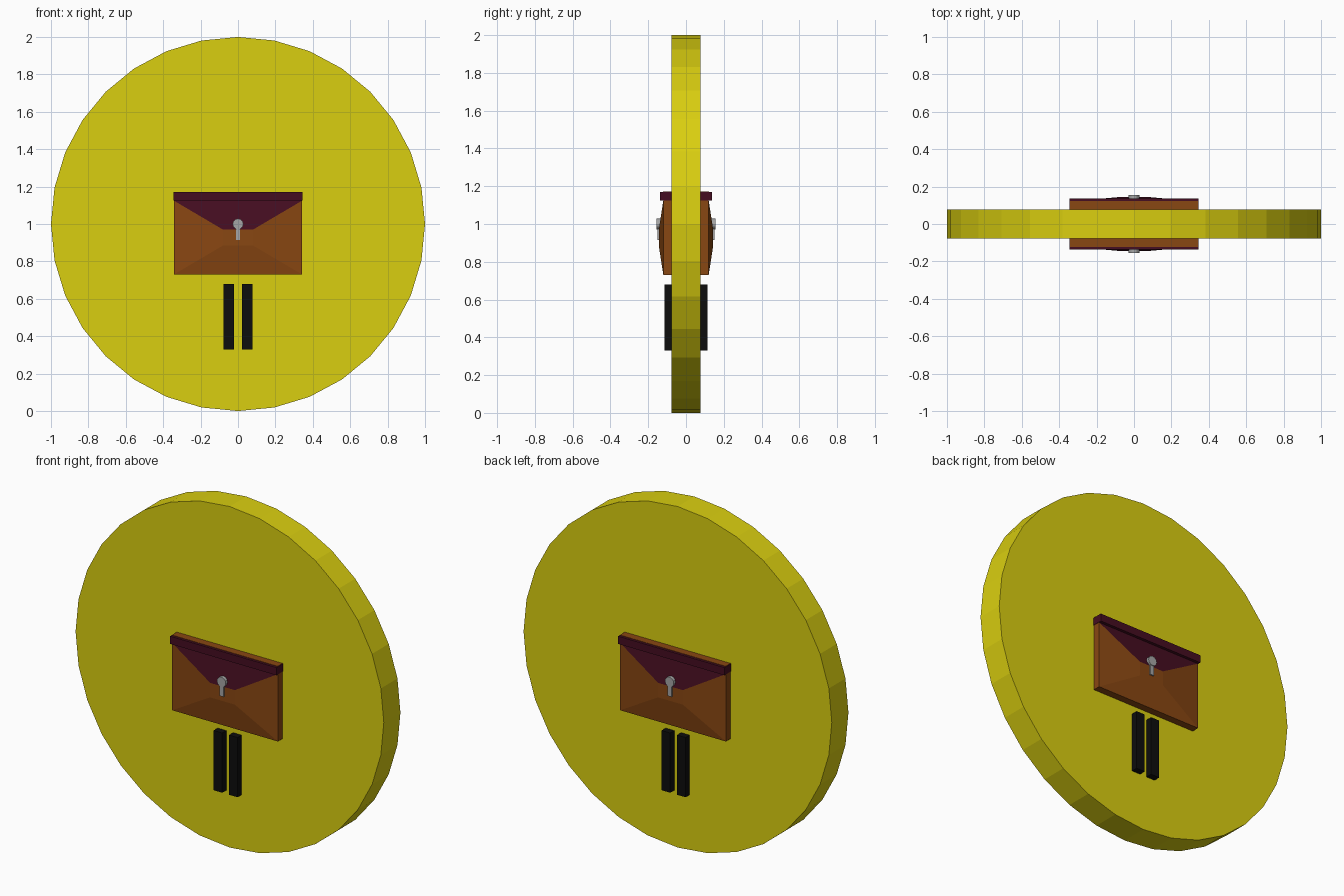
import bpy, bmesh, math
from mathutils import Matrix

if "Cube" in bpy.data.objects:
    bpy.data.objects.remove(bpy.data.objects["Cube"])


def material(name, r, g, b):
    m = bpy.data.materials.new(name)
    m.diffuse_color = (r, g, b, 1)
    m.use_nodes = True
    m.node_tree.nodes["Principled BSDF"].inputs["Base Color"].default_value = m.diffuse_color
    return m


YELLOW = material("yellow", 0.70, 0.62, 0.005)
BROWN = material("brown", 0.25, 0.063, 0.006)
MAROON = material("maroon", 0.06, 0.004, 0.015)
METAL = material("metal", 0.38, 0.38, 0.38)
BLACK = material("black", 0.004, 0.004, 0.004)


def finish(name, bm, mats, turn=0.0):
    bmesh.ops.recalc_face_normals(bm, faces=bm.faces)
    bm.transform(Matrix.Rotation(turn, 4, 'Z'))
    me = bpy.data.meshes.new(name)
    bm.to_mesh(me)
    bm.free()
    for m in mats:
        me.materials.append(m)
    ob = bpy.data.objects.new(name, me)
    bpy.context.collection.objects.link(ob)
    return ob


def box(bm, x0, x1, y0, y1, z0, z1):
    mat = Matrix.Translation(((x0 + x1) / 2, (y0 + y1) / 2, (z0 + z1) / 2))
    mat = mat @ Matrix.Diagonal((x1 - x0, y1 - y0, z1 - z0, 1))
    return bmesh.ops.create_cube(bm, size=1, matrix=mat)["verts"]


def disc(bm, sides, r, y0, y1, z):
    mat = Matrix.Translation((0, (y0 + y1) / 2, z)) @ Matrix.Rotation(math.pi / 2, 4, 'X')
    bmesh.ops.create_cone(bm, cap_ends=True, segments=sides, radius1=r, radius2=r,
                          depth=y1 - y0, matrix=mat)


# Large round plate
bm = bmesh.new()
disc(bm, 32, 1.0, -0.077, 0.077, 1.0)
finish("round_plate", bm, [YELLOW])

# The same emblem sits on the front and on the back
for side, turn in (("front", 0.0), ("back", math.pi)):
    # Pouch body with a bulging, four-sloped face; the upper slope is the flap
    bm = bmesh.new()
    rings = [(0.343, 0.73, 1.165, -0.07), (0.343, 0.73, 1.125, -0.12),
             (0.08, 0.885, 0.97, -0.144)]
    loops = [[bm.verts.new(p) for p in ((-w, y, a), (w, y, a), (w, y, b), (-w, y, b))]
             for w, a, b, y in rings]
    # keep the hull upright behind the top band
    for v in loops[0][2:]:
        v.co.z = 1.125
    bm.faces.new(loops[0])
    for lo, hi in zip(loops, loops[1:]):
        for i in range(4):
            j = (i + 1) % 4
            f = bm.faces.new((lo[i], lo[j], hi[j], hi[i]))
            if i == 2:
                f.material_index = 1
    bm.faces.new(loops[-1])
    finish(side + "_pouch", bm, [BROWN, MAROON], turn)

    # Top band of the flap, with a brown strip on its upper face
    bm = bmesh.new()
    box(bm, -0.345, 0.345, -0.137, -0.07, 1.125, 1.17)
    finish(side + "_flap_band", bm, [MAROON], turn)
    bm = bmesh.new()
    box(bm, -0.343, 0.343, -0.122, -0.07, 1.16, 1.172)
    finish(side + "_pouch_top", bm, [BROWN], turn)

    # Clasp: round head and short stem
    bm = bmesh.new()
    disc(bm, 12, 0.029, -0.155, -0.12, 1.0)
    box(bm, -0.012, 0.012, -0.152, -0.12, 0.915, 0.99)
    finish(side + "_clasp", bm, [METAL], turn)

    # Pair of hanging bars
    bm = bmesh.new()
    for s in (-1, 1):
        box(bm, s * 0.05 - 0.028, s * 0.05 + 0.028, -0.115, -0.07, 0.33, 0.68)
    finish(side + "_bars", bm, [BLACK], turn)
